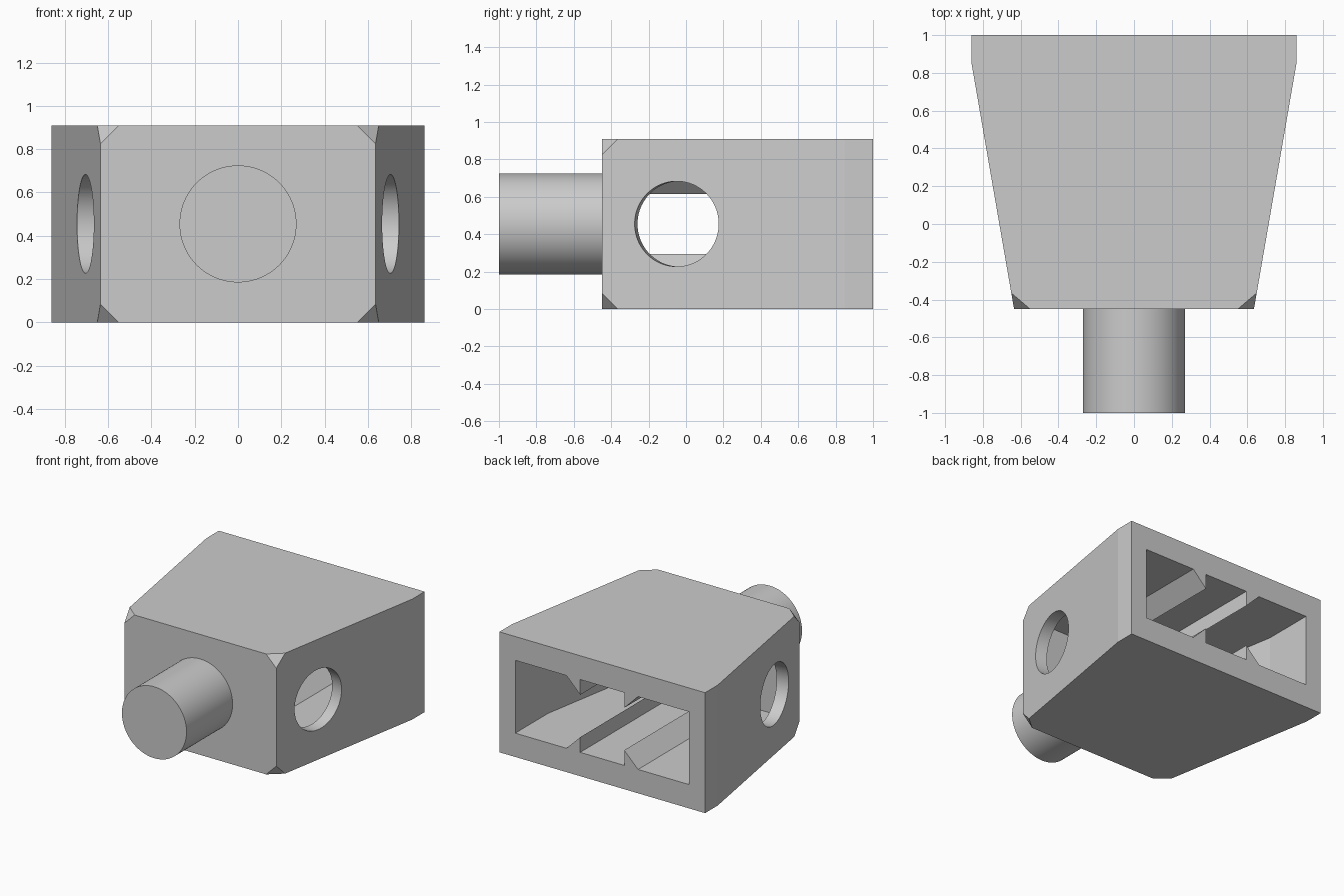
import bpy, bmesh, math
from mathutils import Vector, Matrix

if "Cube" in bpy.data.objects:
    bpy.data.objects.remove(bpy.data.objects["Cube"], do_unlink=True)

HEIGHT, MID = 0.91, 0.455
FRONT, BACK, SHOULDER = -0.45, 1.0, 0.85
FRONT_X, BACK_X = 0.635, 0.86
WALL, INNER_X = 0.09, 0.727
taper = math.atan2(BACK_X - FRONT_X, SHOULDER - FRONT)

grey = bpy.data.materials.new("light grey")
grey.use_nodes = True
grey.diffuse_color = (0.6, 0.6, 0.6, 1)
grey.node_tree.nodes["Principled BSDF"].inputs["Base Color"].default_value = (0.6, 0.6, 0.6, 1)


def prism(points, along):
    """Closed solid made by sweeping a polygon along a vector."""
    bm = bmesh.new()
    a = [bm.verts.new(p) for p in points]
    b = [bm.verts.new(Vector(p) + Vector(along)) for p in points]
    bm.faces.new(a)
    bm.faces.new(b[::-1])
    for i in range(len(a)):
        j = (i + 1) % len(a)
        bm.faces.new((a[i], a[j], b[j], b[i]))
    return bm


def slice_off(bm, point, normal):
    """Remove everything beyond a plane and cap the cut."""
    cut = bmesh.ops.bisect_plane(bm, geom=bm.verts[:] + bm.edges[:] + bm.faces[:],
                                 plane_co=point, plane_no=normal, clear_outer=True)
    edges = [e for e in cut["geom_cut"] if isinstance(e, bmesh.types.BMEdge)]
    bmesh.ops.edgeloop_fill(bm, edges=edges)


def make_object(name, bm):
    bmesh.ops.recalc_face_normals(bm, faces=bm.faces[:])
    mesh = bpy.data.meshes.new(name)
    bm.to_mesh(mesh)
    bm.free()
    mesh.materials.append(grey)
    obj = bpy.data.objects.new(name, mesh)
    bpy.context.collection.objects.link(obj)
    return obj


def cylinder(name, radius, depth, matrix):
    bm = bmesh.new()
    bmesh.ops.create_cone(bm, cap_ends=True, segments=96, radius1=radius,
                          radius2=radius, depth=depth, matrix=matrix)
    return make_object(name, bm)


def activate(obj):
    bpy.ops.object.select_all(action="DESELECT")
    obj.select_set(True)
    bpy.context.view_layer.objects.active = obj


def subtract(target, cutter):
    mod = target.modifiers.new("cut", "BOOLEAN")
    mod.operation, mod.solver, mod.object = "DIFFERENCE", "EXACT", cutter
    activate(target)
    bpy.ops.object.modifier_apply(modifier=mod.name)
    bpy.data.objects.remove(cutter, do_unlink=True)


# Tapered housing with its four front corners clipped
half = [(FRONT_X, FRONT), (BACK_X, SHOULDER), (BACK_X, BACK)]
outline = half + [(-x, y) for x, y in reversed(half)]
bm = prism([(x, y, 0) for x, y in outline], (0, 0, HEIGHT))
clip = 0.085
for side in (-1, 1):
    for z, inward in ((0, 1), (HEIGHT, -1)):
        a = Vector((side * (FRONT_X - clip), FRONT, z))
        b = Vector((side * (FRONT_X + clip * math.tan(taper)), FRONT + clip, z))
        c = Vector((side * FRONT_X, FRONT, z + inward * clip))
        normal = (b - a).cross(c - a).normalized()
        if normal.dot(Vector((side * FRONT_X, FRONT, z)) - a) < 0:
            normal = -normal
        slice_off(bm, a, normal)
housing = make_object("housing", bm)

# Cavity open at the back, with wedge ribs along its floor and ceiling
low, rib_x, rib = 0.18, 0.184, 0.115
quarter = [(INNER_X, low), (rib_x + rib, low), (rib_x, low + rib), (rib_x, low)]
floor = quarter + [(-x, z) for x, z in reversed(quarter)]
section = floor + [(x, HEIGHT - z) for x, z in reversed(floor)]
cavity_front = FRONT + 0.18
bm = prism([(x, cavity_front, z) for x, z in section], (0, BACK + 0.1 - cavity_front, 0))
for side in (-1, 1):
    normal = Vector((side * math.cos(taper), -math.sin(taper), 0))
    slice_off(bm, Vector((side * FRONT_X, FRONT, 0)) - normal * WALL, normal)
subtract(housing, make_object("cavity_cutter", bm))

# Round holes square to the slanted side walls
hole_y = -0.05
for side in (-1, 1):
    x = side * (FRONT_X + (hole_y - FRONT) * math.tan(taper))
    normal = Vector((side * math.cos(taper), -math.sin(taper), 0))
    turn = normal.to_track_quat("Z", "Y").to_matrix().to_4x4()
    subtract(housing, cylinder("hole_cutter", 0.228, 0.3,
                               Matrix.Translation((x, hole_y, MID)) @ turn))

# Solid round peg on the front
peg_end = FRONT + 0.05
peg = cylinder("front_peg", 0.27, peg_end + 1,
               Matrix.Translation((0, (peg_end - 1) / 2, MID)) @ Matrix.Rotation(math.pi / 2, 4, "X"))

for obj in (housing, peg):
    activate(obj)
    bpy.ops.object.shade_smooth_by_angle(angle=math.radians(8))
